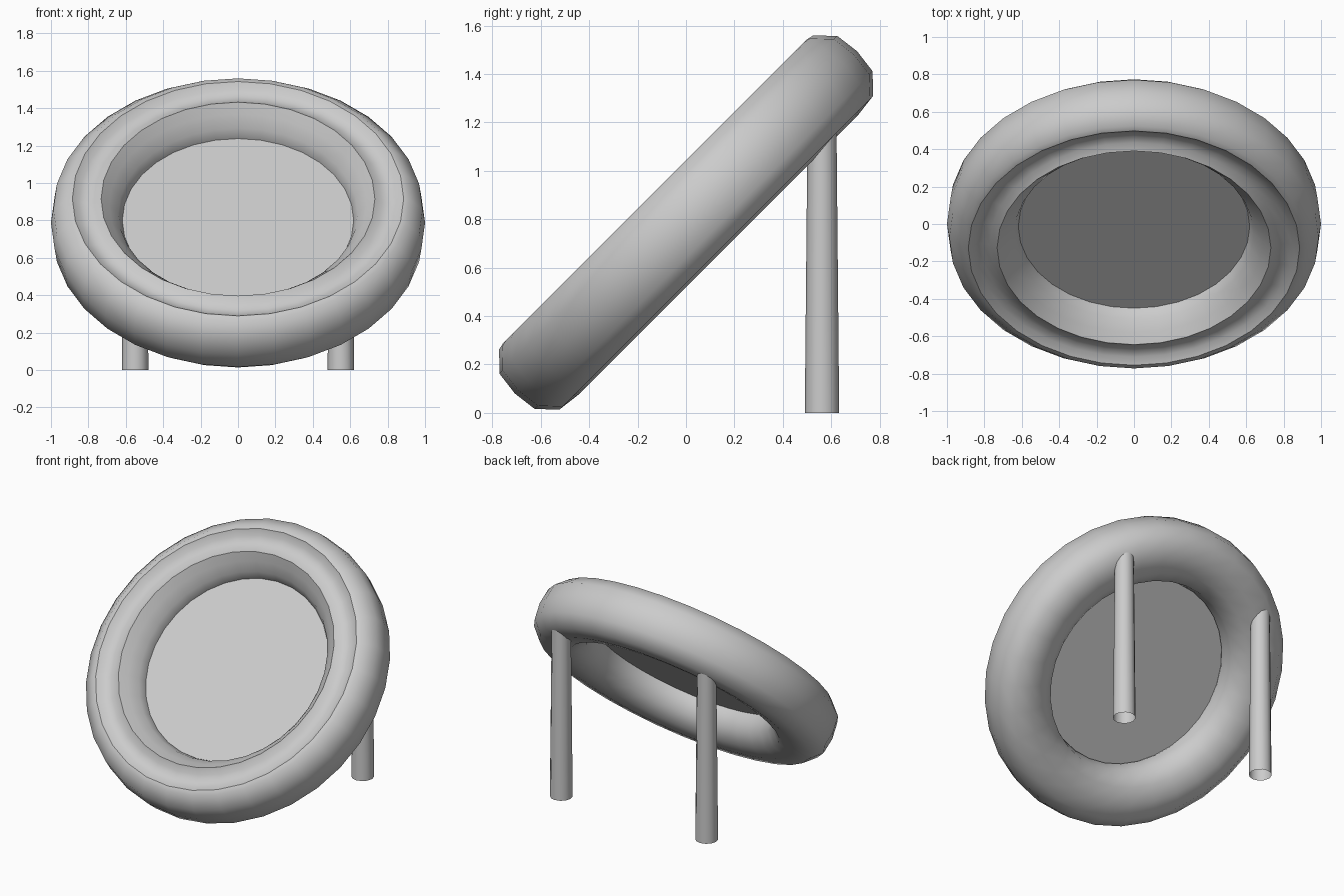
import bpy, bmesh, math
from mathutils import Matrix

if "Cube" in bpy.data.objects:
    bpy.data.objects.remove(bpy.data.objects["Cube"])

TILT = Matrix.Translation((0, 0, 0.787)) @ Matrix.Rotation(math.radians(45), 4, 'X')


def finish(bm, name, matrix=None):
    bmesh.ops.recalc_face_normals(bm, faces=bm.faces)
    if matrix:
        bm.transform(matrix)
    mesh = bpy.data.meshes.new(name)
    bm.to_mesh(mesh)
    bm.free()
    obj = bpy.data.objects.new(name, mesh)
    bpy.context.collection.objects.link(obj)
    return obj


def lathe(name, profile, segments, creases=(), closed=True, matrix=None):
    """Revolve (radius, height) points around z; creases are sharp profile rows."""
    bm = bmesh.new()
    rings = []
    for r, h in profile:
        rings.append([bm.verts.new((r * math.cos(math.tau * i / segments),
                                    r * math.sin(math.tau * i / segments), h))
                      for i in range(segments)])
    n = len(rings)
    for k in range(n if closed else n - 1):
        a, b = rings[k], rings[(k + 1) % n]
        for i in range(segments):
            j = (i + 1) % segments
            bm.faces.new((a[i], a[j], b[j], b[i])).smooth = True
    for k in creases:
        for i in range(segments):
            edge = bm.edges.get((rings[k][i], rings[k][(i + 1) % segments]))
            edge.smooth = False
    return finish(bm, name, matrix)


# Thick tilted ring with a shallow groove on its front
ring_profile = [
    (1.0, 0.0), (0.987, 0.103), (0.917, 0.175), (0.886, 0.182),
    (0.85, 0.155), (0.81, 0.147), (0.77, 0.155), (0.732, 0.18),
    (0.688, 0.133), (0.64, 0.075), (0.612, 0.0), (0.632, -0.1),
    (0.708, -0.17), (0.81, -0.19), (0.917, -0.177), (0.987, -0.103),
]
lathe("ring_frame", ring_profile, 32, creases=(3, 7), matrix=TILT)

# Flat panel across the opening
bm = bmesh.new()
bmesh.ops.create_circle(bm, cap_ends=True, segments=32, radius=0.63)
bmesh.ops.translate(bm, verts=bm.verts, vec=(0, 0, 0.018))
finish(bm, "centre_panel", TILT)

# Two slightly tapered, open-ended back legs
for side, x in (("left", -0.55), ("right", 0.55)):
    leg = lathe(f"{side}_back_leg", [(0.071, 0), (0.06, 1.17)], 12, closed=False)
    leg.location = (x, 0.562, 0)
